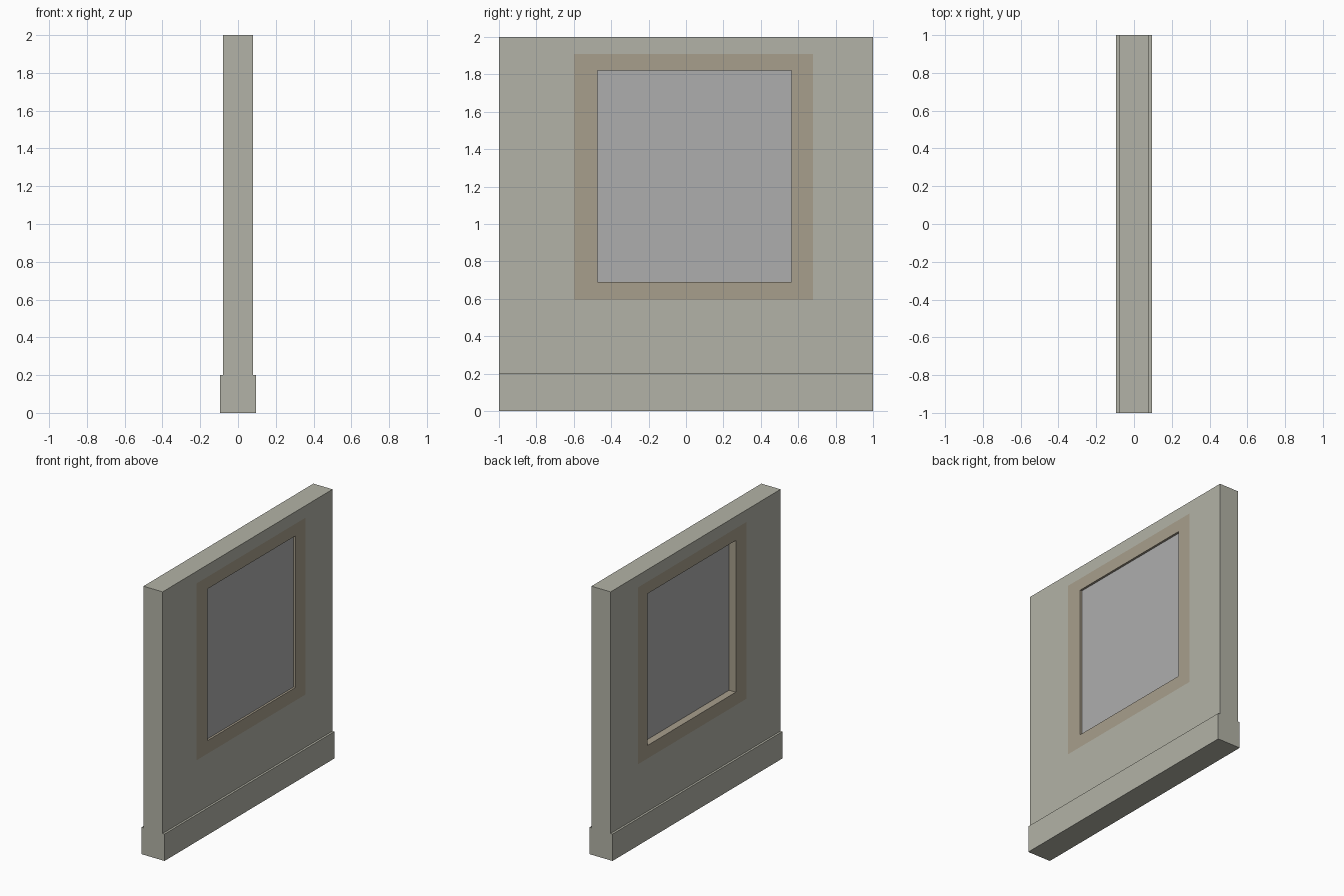
import bpy, bmesh

if "Cube" in bpy.data.objects:
    bpy.data.objects.remove(bpy.data.objects["Cube"])


def material(name, color):
    m = bpy.data.materials.new(name)
    m.diffuse_color = (*color, 1)
    m.use_nodes = True
    m.node_tree.nodes["Principled BSDF"].inputs["Base Color"].default_value = m.diffuse_color
    return m


def rect(x, y0, y1, z0, z1):
    return [(x, y0, z0), (x, y1, z0), (x, y1, z1), (x, y0, z1)]


def bridge(bm, a, b):
    # four quads joining two rectangular loops
    for i in range(4):
        j = (i + 1) % 4
        face(bm, (a[i], a[j], b[j], b[i]))


def face(bm, pts):
    bm.faces.new([bm.verts.new(p) for p in pts])


def finish(bm, name, mat):
    bmesh.ops.remove_doubles(bm, verts=bm.verts, dist=1e-5)
    bmesh.ops.recalc_face_normals(bm, faces=bm.faces)
    me = bpy.data.meshes.new(name)
    bm.to_mesh(me)
    bm.free()
    me.materials.append(mat)
    ob = bpy.data.objects.new(name, me)
    bpy.context.collection.objects.link(ob)
    return ob


T, B, STEP = 0.079, 0.095, 0.2         # wall half depth, base half depth, base height
OUTER = (-1, 1, STEP, 2)
FRAME = (-0.6, 0.68, 0.593, 1.91)
OPENING = (-0.473, 0.563, 0.69, 1.82)
plaster = material("plaster", (0.45, 0.45, 0.385))
wood = material("trim", (0.39, 0.345, 0.264))
grey = material("pane_grey", (0.42, 0.42, 0.42))

# wall with a stepped base and a hole for the window frame
bm = bmesh.new()
profile = [(-B, 0), (B, 0), (B, STEP), (T, STEP), (T, 2), (-T, 2), (-T, STEP), (-B, STEP)]
for i, (x0, z0) in enumerate(profile):
    x1, z1 = profile[(i + 1) % 8]
    if i not in (3, 5):                # the two faces pierced by the window
        face(bm, [(x0, -1, z0), (x1, -1, z1), (x1, 1, z1), (x0, 1, z0)])
for y in (-1, 1):
    face(bm, [(x, y, z) for x, z in profile])
for x in (-T, T):
    bridge(bm, rect(x, *OUTER), rect(x, *FRAME))
bridge(bm, rect(-T, *FRAME), rect(T, *FRAME))
finish(bm, "wall", plaster)

# window frame, flush with both wall faces
bm = bmesh.new()
for x in (-T, T):
    bridge(bm, rect(x, *FRAME), rect(x, *OPENING))
for r in (FRAME, OPENING):
    bridge(bm, rect(-T, *r), rect(T, *r))
finish(bm, "window_frame", wood)

# window pane, set deeper on the -x side
bm = bmesh.new()
back, front = rect(-0.024, *OPENING), rect(0.063, *OPENING)
bridge(bm, back, front)
face(bm, back)
face(bm, front)
finish(bm, "window_pane", grey)
